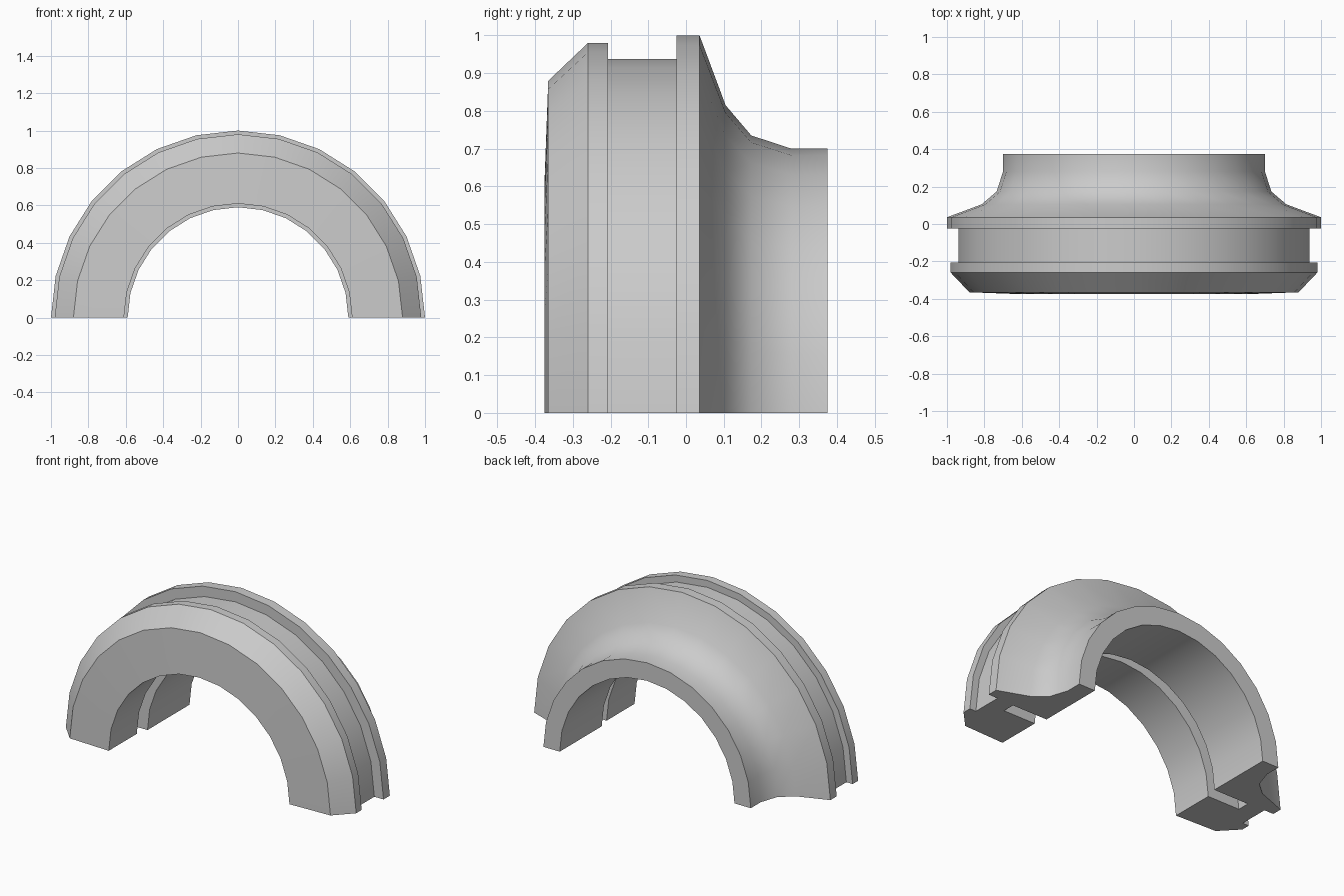
import bpy, bmesh, math

if "Cube" in bpy.data.objects:
    bpy.data.objects.remove(bpy.data.objects["Cube"])

# Cross-section of the half ring as (y, radius), closed loop
profile = [
    # outside: front face, chamfered rim, channel, flange, curved neck
    (-0.375, 0.61), (-0.365, 0.88), (-0.26, 0.98), (-0.207, 0.98),
    (-0.207, 0.938), (-0.025, 0.938), (-0.025, 1.0), (0.036, 1.0),
    (0.105, 0.815), (0.173, 0.735), (0.28, 0.70), (0.375, 0.70),
    # inside: rear bore, deep slot, front bore
    (0.375, 0.59), (-0.03, 0.59), (-0.03, 0.825), (-0.105, 0.825),
    (-0.105, 0.61),
]
SEGMENTS = 14

# Sweep the section half a turn around the y axis
bm = bmesh.new()
rings = []
for i in range(SEGMENTS + 1):
    a = math.pi * i / SEGMENTS
    rings.append([bm.verts.new((r * math.cos(a), y, r * math.sin(a)))
                  for y, r in profile])
n = len(profile)
for a, b in zip(rings, rings[1:]):
    for j in range(n):
        k = (j + 1) % n
        bm.faces.new((a[j], a[k], b[k], b[j]))

# Flat cut ends standing on the ground
bm.faces.new(rings[0])
bm.faces.new(rings[-1])
bmesh.ops.recalc_face_normals(bm, faces=bm.faces)

mesh = bpy.data.meshes.new("half_collar")
bm.to_mesh(mesh)
bm.free()
collar = bpy.data.objects.new("half_collar", mesh)
bpy.context.collection.objects.link(collar)

# Smooth around the ring, crisp at the steps
bpy.context.view_layer.objects.active = collar
collar.select_set(True)
bpy.ops.object.shade_smooth_by_angle(angle=math.radians(35))
